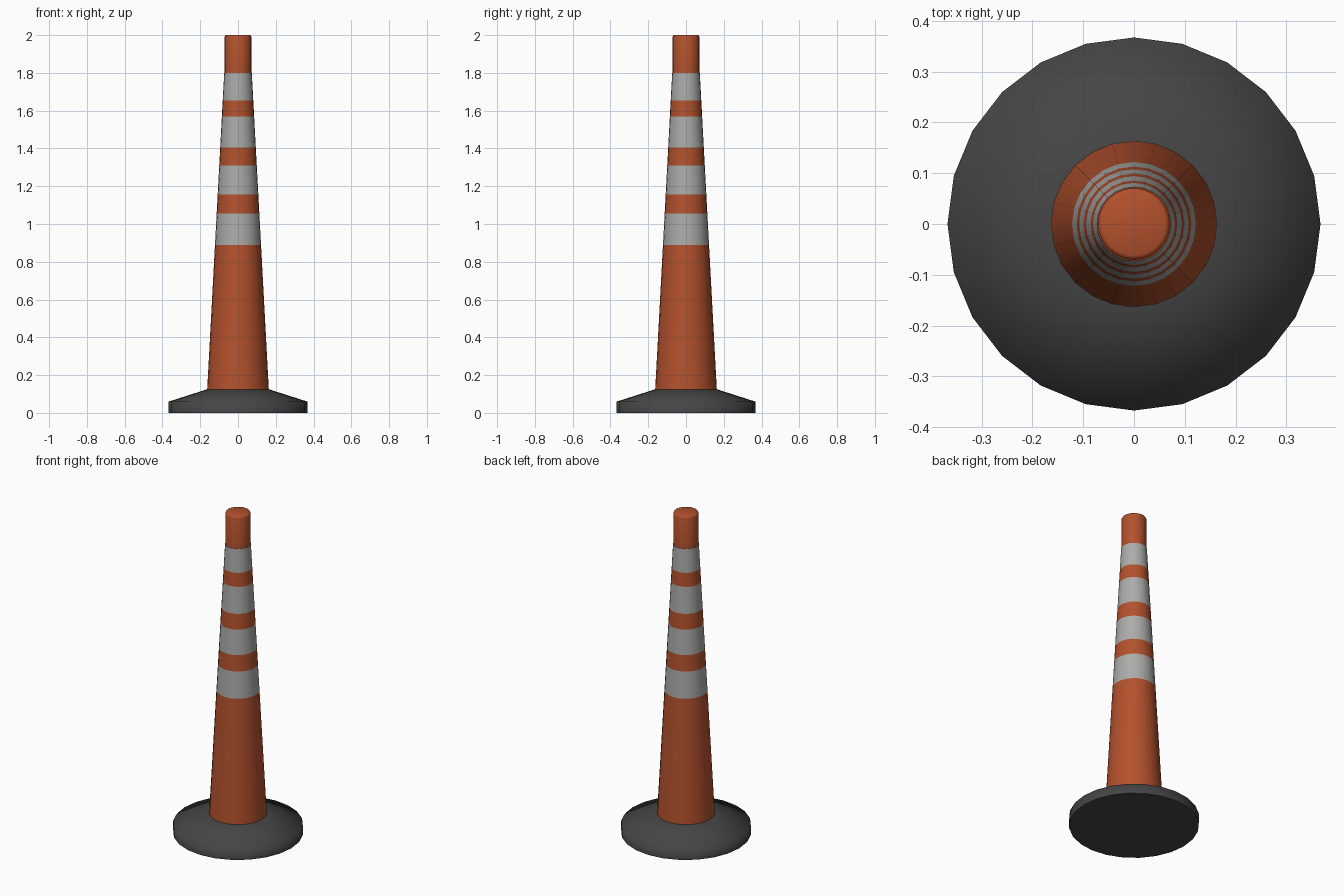
import bpy, bmesh
from math import radians, sin, cos, tau

SIDES = 24

cube = bpy.data.objects.get("Cube")
if cube:
    bpy.data.objects.remove(cube, do_unlink=True)


def material(name, rgb):
    m = bpy.data.materials.new(name)
    m.use_nodes = True
    m.diffuse_color = (*rgb, 1)
    bsdf = next(n for n in m.node_tree.nodes if n.type == 'BSDF_PRINCIPLED')
    bsdf.inputs["Base Color"].default_value = (*rgb, 1)
    bsdf.inputs["Roughness"].default_value = 0.7
    return m


orange = material("safety orange", (0.45, 0.083, 0.026))
grey = material("reflective grey", (0.41, 0.41, 0.4))
black = material("dark rubber", (0.06, 0.06, 0.06))


def lathe(name, profile, mats, angle, striped=None):
    """Spin (radius, z) points round z, capping both ends."""
    bm = bmesh.new()
    rings = [[bm.verts.new((r * cos(tau * i / SIDES), r * sin(tau * i / SIDES), z))
              for i in range(SIDES)] for r, z in profile]
    for k, (low, high) in enumerate(zip(rings, rings[1:])):
        for i in range(SIDES):
            j = (i + 1) % SIDES
            f = bm.faces.new((low[i], low[j], high[j], high[i]))
            if striped and striped(k):
                f.material_index = 1
    bm.faces.new(rings[0][::-1])
    bm.faces.new(rings[-1])
    mesh = bpy.data.meshes.new(name)
    bm.to_mesh(mesh)
    bm.free()
    obj = bpy.data.objects.new(name, mesh)
    bpy.context.collection.objects.link(obj)
    for m in mats:
        mesh.materials.append(m)
    bpy.ops.object.select_all(action='DESELECT')
    obj.select_set(True)
    bpy.context.view_layer.objects.active = obj
    bpy.ops.object.shade_smooth_by_angle(angle=radians(angle))
    return obj


# Weighted rubber base with a sloping top
lathe("base", [(0.367, 0), (0.367, 0.06), (0.163, 0.125)], [black], 80)

# Tapered body: every second ring above the plain foot is a reflective band
levels = [0.125, 0.89, 1.055, 1.155, 1.31, 1.405, 1.57, 1.655, 1.8]
taper = [(0.163 - 0.0537 * (z - levels[0]), z) for z in levels]
lathe("body", taper, [orange, grey], 40, lambda k: k % 2 == 1)

# Straight grip at the top with a softened rim
lathe("top_grip", [(0.071, 1.79), (0.071, 1.99), (0.068, 1.997), (0.062, 2.0)],
      [orange], 50)
